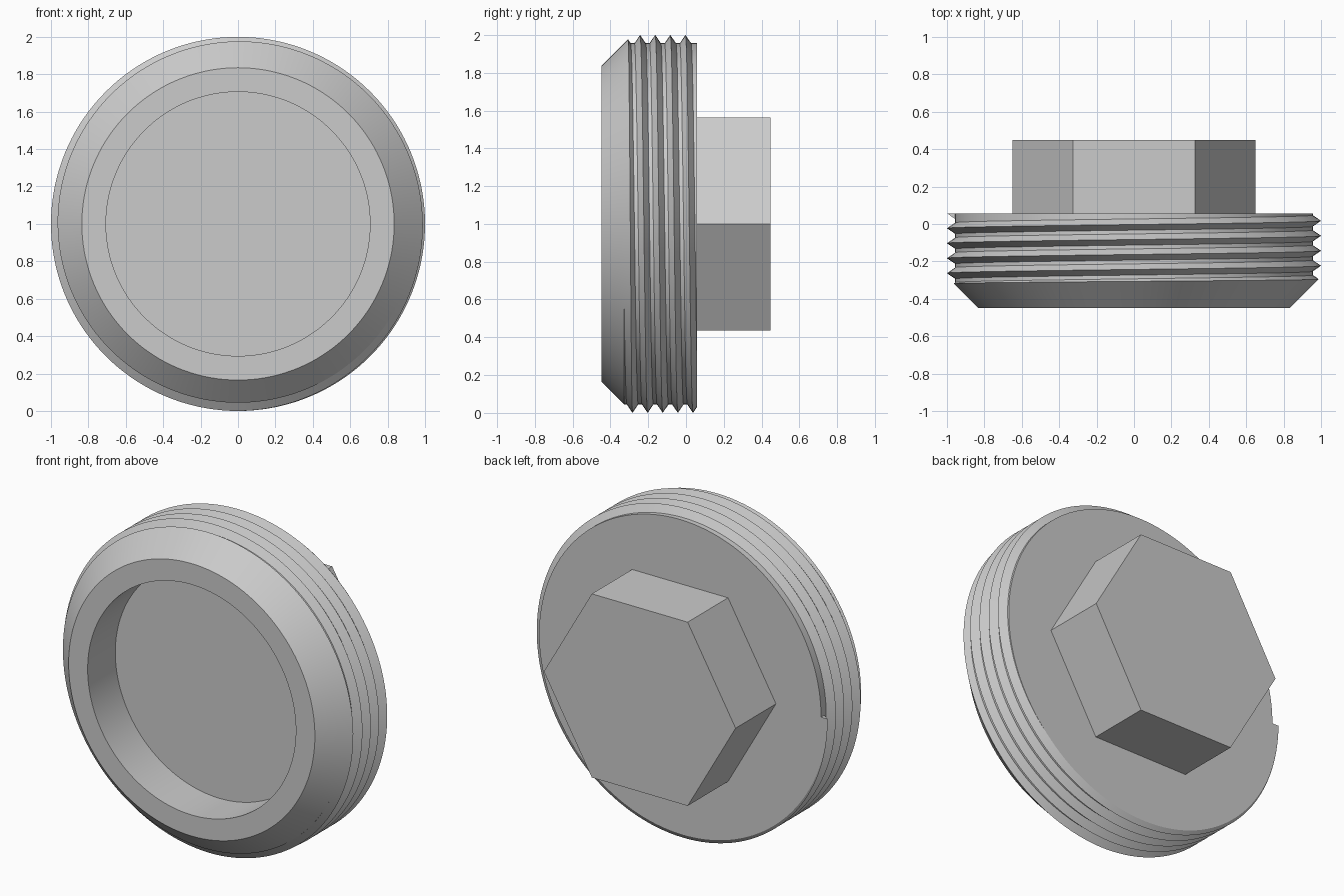
import bpy, bmesh, math
from mathutils import Matrix

cube = bpy.data.objects.get("Cube")
if cube:
    bpy.data.objects.remove(cube)

FRONT, BACK, HEX_END, FLOOR = -0.448, 0.057, 0.448, -0.18
CREST, ROOT, RIM, BORE = 1.0, 0.956, 0.835, 0.706
PITCH, HALF = 0.08, 0.03
STEPS = 144
CONE = RIM - FRONT                     # chamfer line: radius = y + CONE
CORNER = ROOT - CONE                   # where chamfer meets thread root

grey = bpy.data.materials.new("plain_grey")
grey.use_nodes = True
colour = (0.6, 0.6, 0.6, 1)
grey.diffuse_color = colour
grey.node_tree.nodes["Principled BSDF"].inputs["Base Color"].default_value = colour


def make_object(name, bm):
    bmesh.ops.recalc_face_normals(bm, faces=bm.faces)
    mesh = bpy.data.meshes.new(name)
    bm.to_mesh(mesh)
    bm.free()
    mesh.materials.append(grey)
    obj = bpy.data.objects.new(name, mesh)
    bpy.context.collection.objects.link(obj)
    return obj


def tooth(y):
    """One thread tooth (y, radius), trimmed by chamfer and back face."""
    depth = CREST - ROOT
    t = min(max((CREST - y - CONE) / (depth + HALF), 0), 1)
    tip = (y + HALF * t, CREST - depth * t)
    if tip[0] < CORNER:
        tip = (CORNER, ROOT)
    end = min(max(y + HALF, CORNER), BACK)
    end_radius = max(ROOT, CREST - depth * (end - y) / HALF)
    if end == CORNER:
        end_radius = ROOT
    return [(max(y - HALF, CORNER), ROOT), tip, (end, end_radius)]


def profile(turn):
    points = [(FLOOR, BORE), (FRONT, BORE), (FRONT, RIM)]
    for k in reversed(range(6)):
        points += tooth(BACK - PITCH * (k + turn))
    return points + [(BACK, points[-1][1])]


# Threaded body: profile swept once round, with the teeth sliding one pitch
bm = bmesh.new()


def ring_vert(y, r, turn):
    a = math.pi + math.tau * turn
    return bm.verts.new((r * math.cos(a), y, 1 + r * math.sin(a)))


columns = [[ring_vert(y, r, i / STEPS) for y, r in profile(i / STEPS)]
           for i in range(STEPS + 1)]
for a, b in zip(columns, columns[1:]):
    for j in range(len(a) - 1):
        bm.faces.new((a[j], a[j + 1], b[j + 1], b[j]))

# Recess floor, back face and the blunt start of the thread
bm.faces.new([c[0] for c in columns[:-1]])
bm.faces.new([c[-1] for c in columns])
first = columns[0]
bm.faces.new((first[-4], first[-3], columns[-1][-1]))
bmesh.ops.remove_doubles(bm, verts=bm.verts, dist=0.00005)
body = make_object("threaded_body", bm)
bpy.context.view_layer.objects.active = body
body.select_set(True)
bpy.ops.object.shade_smooth_by_angle(angle=math.radians(25))

# Hexagonal wrench head on the back
bm = bmesh.new()
start = BACK - 0.01
bmesh.ops.create_cone(bm, cap_ends=True, segments=6, radius1=0.65, radius2=0.65,
                      depth=HEX_END - start)
bmesh.ops.rotate(bm, verts=bm.verts, matrix=Matrix.Rotation(math.pi / 6, 3, "Z"))
if max(v.co.x for v in bm.verts) < 0.64:
    bmesh.ops.rotate(bm, verts=bm.verts, matrix=Matrix.Rotation(math.pi / 6, 3, "Z"))
bmesh.ops.rotate(bm, verts=bm.verts, matrix=Matrix.Rotation(math.pi / 2, 3, "X"))
bmesh.ops.translate(bm, verts=bm.verts, vec=(0, (start + HEX_END) / 2, 1))
make_object("hex_head", bm)
